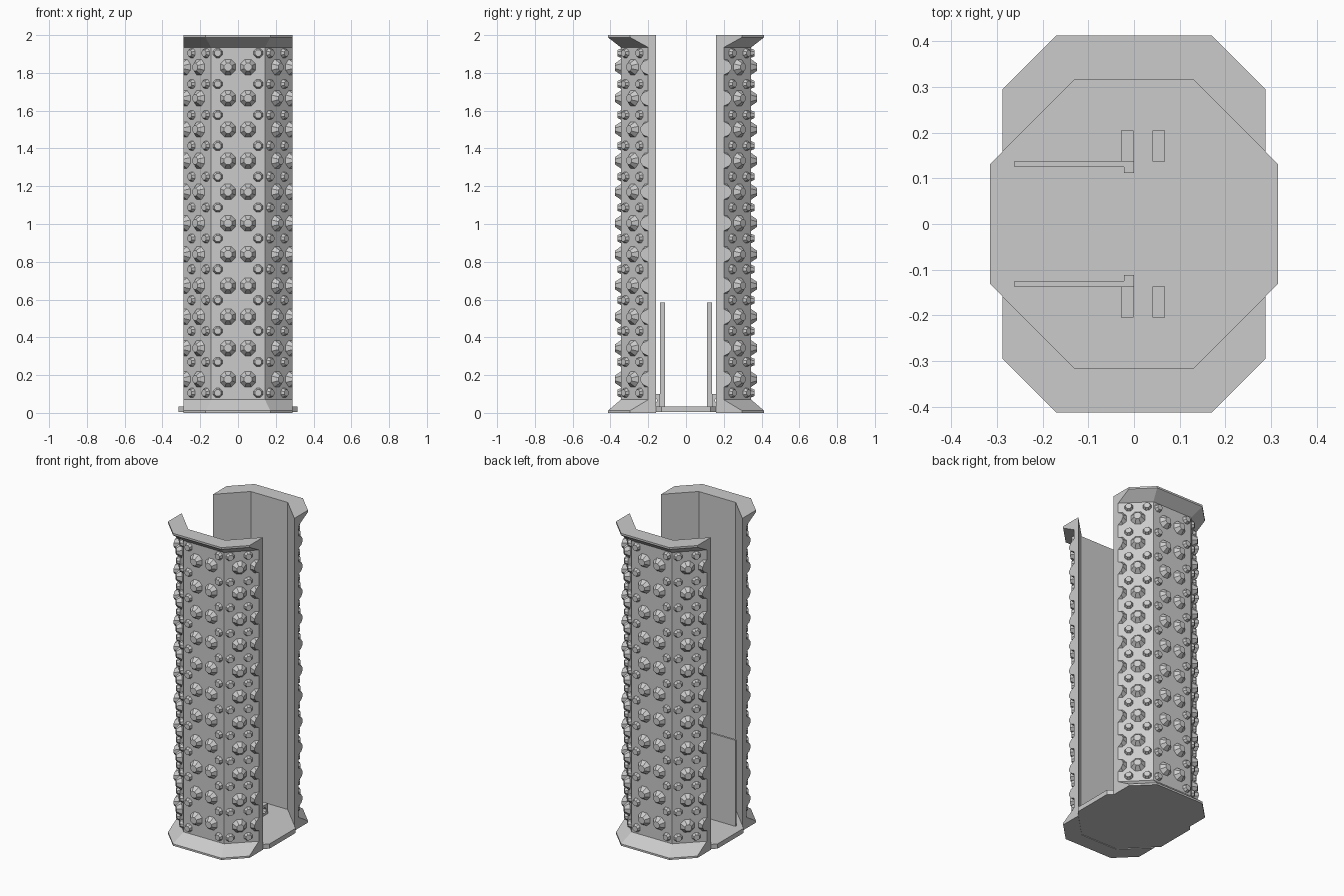
import bpy, bmesh, math
from mathutils import Matrix, Vector

cube = bpy.data.objects.get("Cube")
if cube:
    bpy.data.objects.remove(cube, do_unlink=True)

GREY = (0.6, 0.6, 0.6, 1)
mat = bpy.data.materials.new("light grey")
mat.use_nodes = True
mat.diffuse_color = GREY
mat.node_tree.nodes["Principled BSDF"].inputs["Base Color"].default_value = GREY

INNER, OUTER, LIP = 0.316, 0.345, 0.413   # octagon apothems
CUT = 0.288                               # half width of each shell
STEP = math.pi / 4


def finish(bm, name):
    bmesh.ops.recalc_face_normals(bm, faces=bm.faces)
    mesh = bpy.data.meshes.new(name)
    bm.to_mesh(mesh)
    bm.free()
    mesh.materials.append(mat)
    obj = bpy.data.objects.new(name, mesh)
    bpy.context.collection.objects.link(obj)
    return obj


def trim_sides(bm):
    # Cut flat at both slot edges and close the openings
    for side in (-1, 1):
        bmesh.ops.bisect_plane(bm, geom=bm.verts[:] + bm.edges[:] + bm.faces[:],
                               plane_co=(side * CUT, 0, 0), plane_no=(side, 0, 0),
                               clear_outer=True)
        bmesh.ops.holes_fill(bm, edges=[e for e in bm.edges if e.is_boundary], sides=0)


def turned_copy(obj, name):
    copy = bpy.data.objects.new(name, obj.data)
    copy.rotation_euler.z = math.pi
    bpy.context.collection.objects.link(copy)


def box(bm, lo, hi):
    lo, hi = Vector(lo), Vector(hi)
    size = hi - lo
    bmesh.ops.create_cube(bm, size=1, matrix=Matrix.Translation((lo + hi) / 2)
                          @ Matrix.Diagonal((*size, 1)))


# Half shell: flanged wall profile swept along three octagon sides
profile = [(INNER, 0), (LIP, 0), (LIP, 0.012), (OUTER, 0.07),
           (OUTER, 1.935), (LIP, 1.988), (LIP, 2), (INNER, 2)]
bm = bmesh.new()
rings = []
for k in range(4):
    a = -math.pi / 2 + (k - 1.5) * STEP
    rings.append([bm.verts.new((r / math.cos(STEP / 2) * math.cos(a),
                                r / math.cos(STEP / 2) * math.sin(a), z))
                  for r, z in profile])
n = len(profile)
for r0, r1 in zip(rings, rings[1:]):
    for i in range(n):
        j = (i + 1) % n
        bm.faces.new((r0[i], r1[i], r1[j], r0[j]))
bm.faces.new(rings[0])
bm.faces.new(rings[-1])
trim_sides(bm)
turned_copy(finish(bm, "front_shell"), "back_shell")


# Studs: faceted caps in alternating rows on each wall
def stud(bm, angle, t, z, base, top, height):
    sink = 0.001
    normal = Vector((math.cos(angle), math.sin(angle), 0))
    tangent = Vector((-normal.y, normal.x, 0))
    up = Vector((0, 0, 1))
    place = Matrix((tangent, up, normal)).transposed().to_4x4()
    centre = normal * (OUTER + (height - sink) / 2) + tangent * t + up * z
    bmesh.ops.create_cone(bm, cap_ends=True, segments=8, radius1=base, radius2=top,
                          depth=height + sink,
                          matrix=Matrix.Translation(centre) @ place
                          @ Matrix.Rotation(STEP / 2, 4, 'Z'))


bm = bmesh.new()
PITCH = 0.1653
for side in (-1, 0, 1):
    angle = -math.pi / 2 + side * STEP
    small_places = (-0.107, 0.107) if side == 0 else (-0.107 * side, 0)
    for row in range(11):
        for t in (-0.053, 0.053):
            stud(bm, angle, t, 0.178 + row * PITCH, 0.045, 0.022, 0.03)
    for row in range(12):
        for t in small_places:
            stud(bm, angle, t, 0.106 + row * 0.1635, 0.027, 0.018, 0.018)
trim_sides(bm)
turned_copy(finish(bm, "front_studs"), "back_studs")

# Octagonal floor
bm = bmesh.new()
bmesh.ops.create_cone(bm, cap_ends=True, segments=8, depth=0.03,
                      radius1=INNER / math.cos(STEP / 2),
                      radius2=INNER / math.cos(STEP / 2),
                      matrix=Matrix.Translation((0, 0, 0.019))
                      @ Matrix.Rotation(STEP / 2, 4, 'Z'))
finish(bm, "floor_plate")


# Lug: square plate with an octagonal pin hole
def lug(name, x0, x1, y, z=0.066, half=0.034, hole=0.018):
    bm = bmesh.new()
    loops = []
    for x in (x0, x1):
        outer, inner = [], []
        for k in range(8):
            c, s = math.cos(k * STEP), math.sin(k * STEP)
            m = half / max(abs(c), abs(s))
            outer.append(bm.verts.new((x, y + m * c, z + m * s)))
            inner.append(bm.verts.new((x, y + hole * c, z + hole * s)))
        loops += [outer, inner]
    o0, i0, o1, i1 = loops
    for p, q in ((o0, i0), (i0, i1), (i1, o1), (o1, o0)):
        for k in range(8):
            j = (k + 1) % 8
            bm.faces.new((p[k], p[j], q[j], q[k]))
    finish(bm, name)


# Inner guide panels with lipped edge, and their lug pairs
for label, s in (("front", -1), ("back", 1)):
    bm = bmesh.new()
    box(bm, (-0.262, s * 0.125, 0.03), (-0.022, s * 0.138, 0.585))
    box(bm, (-0.022, s * 0.112, 0.03), (0, s * 0.138, 0.585))
    finish(bm, label + "_guide_panel")
    lug(label + "_inner_lug", -0.028, -0.001, s * 0.171)
    lug(label + "_outer_lug", 0.041, 0.068, s * 0.171)
